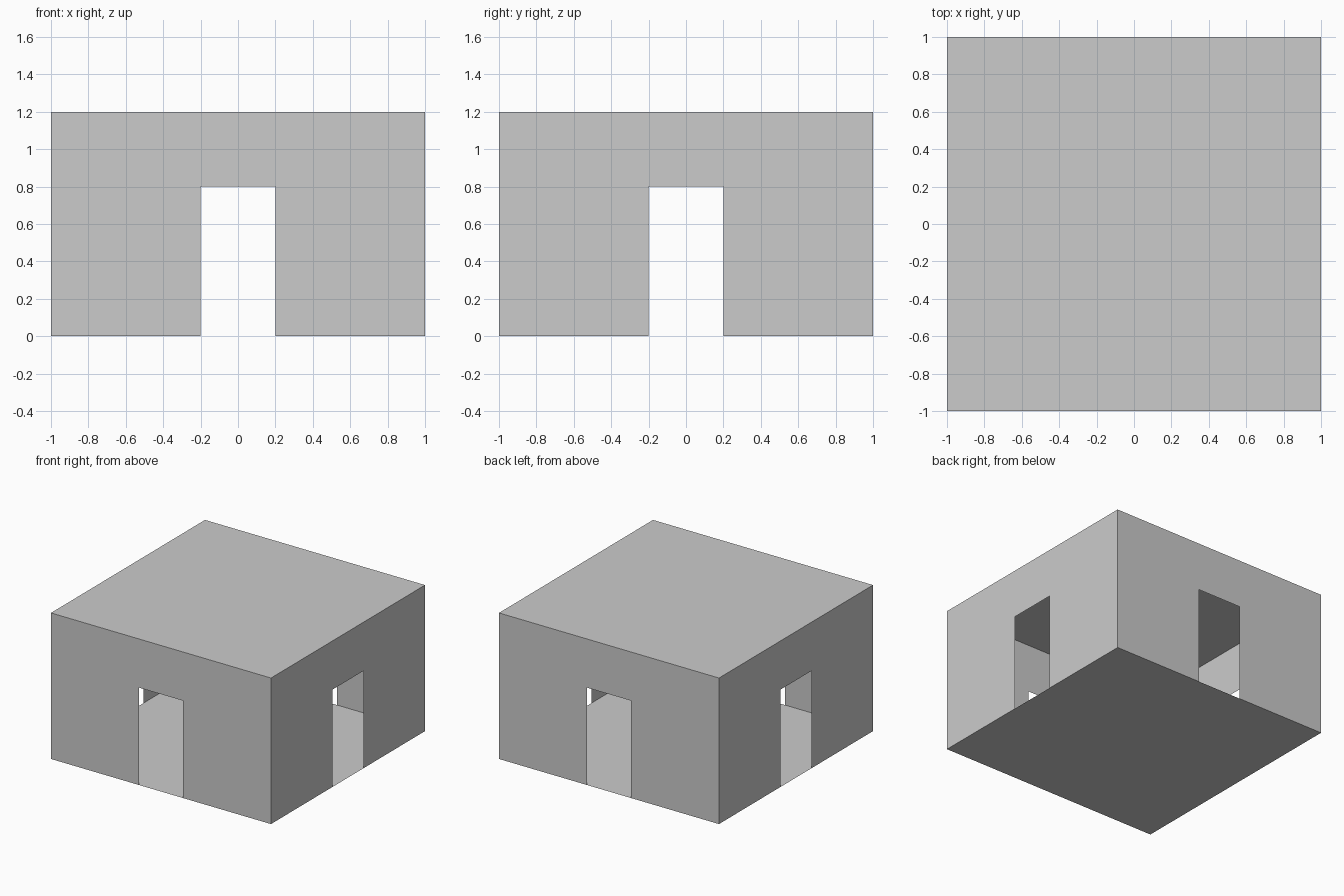
import bpy, bmesh, math
from mathutils import Matrix

if "Cube" in bpy.data.objects:
    bpy.data.objects.remove(bpy.data.objects["Cube"])

HALF, HEIGHT = 1.0, 1.2
DOOR_HALF, DOOR_H = 0.2, 0.8


def make_object(name, bm):
    mesh = bpy.data.meshes.new(name)
    bm.to_mesh(mesh)
    bm.free()
    obj = bpy.data.objects.new(name, mesh)
    bpy.context.collection.objects.link(obj)
    return obj


def slab(name, z, flip=False):
    bm = bmesh.new()
    bmesh.ops.create_grid(bm, x_segments=1, y_segments=1, size=HALF,
                          matrix=Matrix.Translation((0, 0, z)))
    if flip:
        bmesh.ops.reverse_faces(bm, faces=bm.faces[:])
    return make_object(name, bm)


# Paper-thin wall outline with a doorway notch, turned to each side
outline = [(-HALF, 0), (-DOOR_HALF, 0), (-DOOR_HALF, DOOR_H), (DOOR_HALF, DOOR_H),
           (DOOR_HALF, 0), (HALF, 0), (HALF, HEIGHT), (-HALF, HEIGHT)]
for i, side in enumerate(("front", "right", "back", "left")):
    bm = bmesh.new()
    bm.faces.new([bm.verts.new((x, -HALF, z)) for x, z in outline])
    bm.transform(Matrix.Rotation(i * math.pi / 2, 4, 'Z'))
    make_object(side + "_wall", bm)

# Flat floor and roof
slab("floor", 0, flip=True)
slab("roof", HEIGHT)
